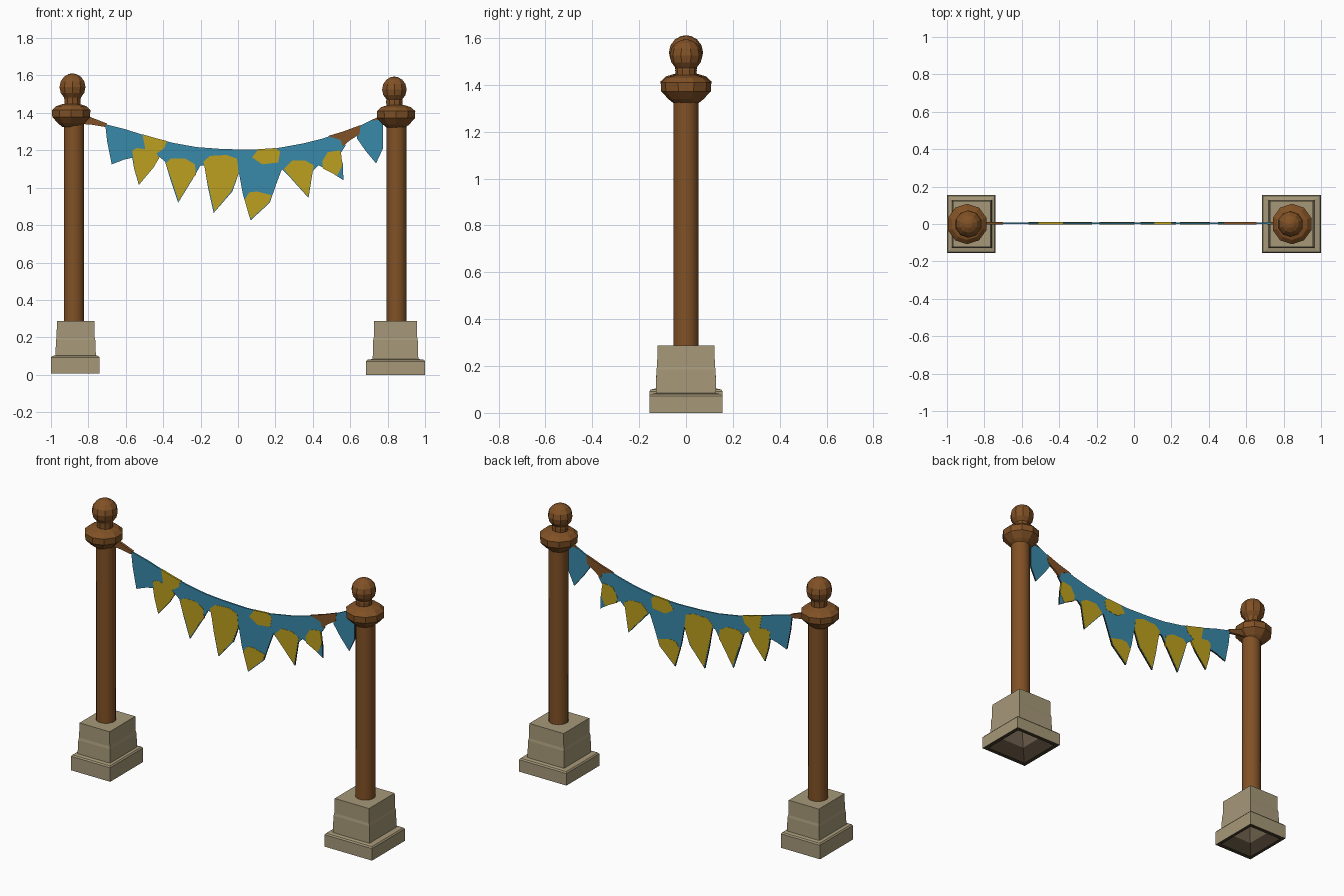
import bpy, bmesh, math

if "Cube" in bpy.data.objects:
    bpy.data.objects.remove(bpy.data.objects["Cube"])


def material(name, rgb):
    m = bpy.data.materials.new(name)
    m.diffuse_color = (*rgb, 1)
    m.use_nodes = True
    m.node_tree.nodes["Principled BSDF"].inputs["Base Color"].default_value = m.diffuse_color
    return m


WOOD = material("brown wood", (0.22, 0.083, 0.019))
STONE = material("beige stone", (0.38, 0.315, 0.19))
BLUE = material("blue cloth", (0.04, 0.25, 0.40))
YELLOW = material("yellow cloth", (0.50, 0.35, 0.013))
EDGE = material("dark cloth edge", (0.02, 0.017, 0.012))
UNDER = material("dark brown underside", (0.06, 0.042, 0.025))
HOLLOW = material("dull brown hollow", (0.17, 0.13, 0.08))


def finish(bm, name, mats):
    bmesh.ops.recalc_face_normals(bm, faces=bm.faces)
    me = bpy.data.meshes.new(name)
    bm.to_mesh(me)
    bm.free()
    for m in mats:
        me.materials.append(m)
    ob = bpy.data.objects.new(name, me)
    bpy.context.collection.objects.link(ob)
    return ob


def loft(name, rings, mats, ring_mats=()):
    """Skin a stack of equal-length point rings and cap both ends."""
    bm = bmesh.new()
    vs = [[bm.verts.new(p) for p in r] for r in rings]
    n = len(vs[0])
    for k, (a, b) in enumerate(zip(vs, vs[1:])):
        for i in range(n):
            j = (i + 1) % n
            f = bm.faces.new((a[i], a[j], b[j], b[i]))
            f.material_index = ring_mats[k] if k < len(ring_mats) else 0
    cap = bm.faces.new(vs[0])
    cap.material_index = ring_mats[0] if ring_mats else 0
    bm.faces.new(vs[-1])
    return finish(bm, name, mats)


def lathe(name, cx, profile, sides, mat, smooth=False):
    rings = [[(cx + r * math.cos(2 * math.pi * (i + 0.5) / sides),
               r * math.sin(2 * math.pi * (i + 0.5) / sides), z)
              for i in range(sides)] for r, z in profile]
    ob = loft(name, rings, [mat])
    if smooth:
        bpy.ops.object.select_all(action='DESELECT')
        bpy.context.view_layer.objects.active = ob
        ob.select_set(True)
        bpy.ops.object.shade_smooth_by_angle(angle=math.radians(40))


def plinth(name, cx, hx, ux, uhx, z0, step):
    """Stepped square base with a dark hollow underside."""
    prof = [(cx, hx * .3, .05, .20), (cx, hx * .6, .095, .07),
            (cx, hx * .85, .132, z0), (cx, hx, .156, z0),
            (cx, hx, .156, step - .008), (cx, hx - .006, .15, step),
            (ux, uhx, .129, step + .004), (ux, uhx - .003, .126, .185),
            (ux, uhx - .006, .123, .20), (ux, uhx - .008, .122, .288)]
    rings = [[(c + sx * a, sy * b, z) for sx, sy in
              ((-1, -1), (1, -1), (1, 1), (-1, 1))] for c, a, b, z in prof]
    loft(name, rings, [STONE, UNDER, HOLLOW], (2, 1, 1))


def below_top(p):
    """True for points well under the sagging upper edge of the cloth."""
    return p.z < 1.163 + .28 * (p.x - .05) ** 2


def plate(name, pts, mat, thick, rim=0, shrink=0):
    """Flat outline in x,z extruded along y, optionally with a dark border."""
    bm = bmesh.new()
    f = bm.faces.new([bm.verts.new((x, .004 - thick / 2, z)) for x, z in pts])
    if rim or shrink:
        border = bmesh.ops.inset_region(bm, faces=[f], thickness=rim or shrink,
                                        use_boundary=True, use_even_offset=True)['faces']
        if rim:
            for g in border:
                g.material_index = int(below_top(g.calc_center_median()))
        else:
            bmesh.ops.delete(bm, geom=border, context='FACES')
    ext = bmesh.ops.extrude_face_region(bm, geom=bm.faces[:], use_keep_orig=True)
    for v in ext['geom']:
        if isinstance(v, bmesh.types.BMVert):
            v.co.y += thick
    bm.normal_update()
    if rim:
        for g in bm.faces:
            if abs(g.normal.y) < 0.5:
                g.material_index = int(below_top(g.calc_center_median()))
    finish(bm, name, [mat, EDGE] if rim else [mat])


# stone bases
plinth("left_base", -.87, .13, -.868, .108, .008, .10)
plinth("right_base", .8425, .1575, .842, .122, 0, .08)

# posts, collars and ball finials
for side, cx, kx, bx, r, bz in (("left", -.877, -.892, -.885, .073, 1.538),
                                ("right", .847, .845, .836, .069, 1.525)):
    dz = 0 if side == "left" else -.006
    lathe(side + "_post", cx, [(.055, .27), (.054, 1.38)], 16, WOOD, True)
    lathe(side + "_collar", kx,
          [(.05, 1.325 + dz), (.075, 1.345 + dz), (.106, 1.378 + dz),
           (.108, 1.415 + dz), (.085, 1.436 + dz), (.045, 1.448 + dz)], 10, WOOD)
    ball = [(.045, 1.43), (.046, bz - r * .9)]
    ball += [(r * math.cos(math.radians(a)), bz + r * math.sin(math.radians(a)))
             for a in (-50, -25, 0, 25, 50, 72)] + [(.004, bz + r)]
    lathe(side + "_finial", bx, ball, 10, WOOD)

# main bunting cloth with its row of flags
top = [(.55, 1.295), (.45, 1.262), (.35, 1.237), (.2, 1.21), (.05, 1.203),
       (-.1, 1.208), (-.22, 1.217), (-.35, 1.24), (-.5, 1.28), (-.6, 1.312),
       (-.71, 1.34)]
hem = [(-.70, 1.25), (-.675, 1.125), (-.61, 1.15), (-.565, 1.16), (-.555, 1.10),
       (-.53, 1.015), (-.45, 1.11), (-.42, 1.165), (-.39, 1.14), (-.36, 1.04),
       (-.32, .92), (-.24, 1.05), (-.20, 1.12), (-.18, 1.12), (-.16, 1.0),
       (-.13, .865), (-.03, .98), (.005, 1.08), (.025, .97), (.067, .825),
       (.17, .92), (.205, 1.02), (.235, 1.10), (.265, 1.07), (.377, .945),
       (.40, 1.09), (.43, 1.12), (.47, 1.10), (.564, 1.04), (.56, 1.13),
       (.545, 1.18), (.575, 1.225)]
plate("bunting_cloth", top + hem, BLUE, .009, rim=.009)

# separate last flag
plate("end_flag", [(.775, 1.385), (.72, 1.365), (.645, 1.328), (.635, 1.265),
                   (.68, 1.20), (.738, 1.13), (.775, 1.21)], BLUE, .009, rim=.009)

# yellow patches on both faces
patches = [
    [(-.565, 1.20), (-.54, 1.212), (-.45, 1.20), (-.42, 1.16), (-.455, 1.105),
     (-.528, 1.02), (-.553, 1.10)],
    [(-.51, 1.285), (-.44, 1.265), (-.38, 1.25), (-.395, 1.21), (-.44, 1.18),
     (-.495, 1.2)],
    [(-.385, 1.13), (-.36, 1.155), (-.28, 1.155), (-.23, 1.125), (-.225, 1.07),
     (-.25, 1.04), (-.317, .93), (-.35, 1.03)],
    [(-.185, 1.14), (-.15, 1.17), (-.06, 1.175), (-.005, 1.155), (.003, 1.08),
     (-.035, .983), (-.126, .873), (-.16, 1.02)],
    [(.035, .935), (.06, .975), (.10, .98), (.18, .96), (.165, .92), (.068, .832)],
    [(.075, 1.162), (.11, 1.206), (.20, 1.212), (.225, 1.193), (.215, 1.135), (.13, 1.125)],
    [(.245, 1.10), (.29, 1.145), (.36, 1.145), (.405, 1.12), (.395, 1.07),
     (.375, .952), (.27, 1.07)],
    [(.45, 1.14), (.48, 1.19), (.545, 1.2), (.552, 1.175), (.558, 1.12),
     (.53, 1.065), (.455, 1.103)]]
for i, p in enumerate(patches):
    plate("yellow_flag_%d" % (i + 1), p, YELLOW, .0115, shrink=.005)

# brown ties at both ends and the bare stretch of cord
plate("left_tie", [(-.83, 1.395), (-.79, 1.378), (-.70, 1.343), (-.71, 1.325),
                   (-.79, 1.338), (-.83, 1.34)], WOOD, .016)
plate("cord", [(.48, 1.276), (.56, 1.30), (.655, 1.335), (.65, 1.285), (.60, 1.255),
               (.56, 1.22), (.55, 1.255)], WOOD, .012)
plate("right_tie", [(.71, 1.358), (.77, 1.39), (.82, 1.40), (.82, 1.355),
                    (.765, 1.365)], WOOD, .013)
